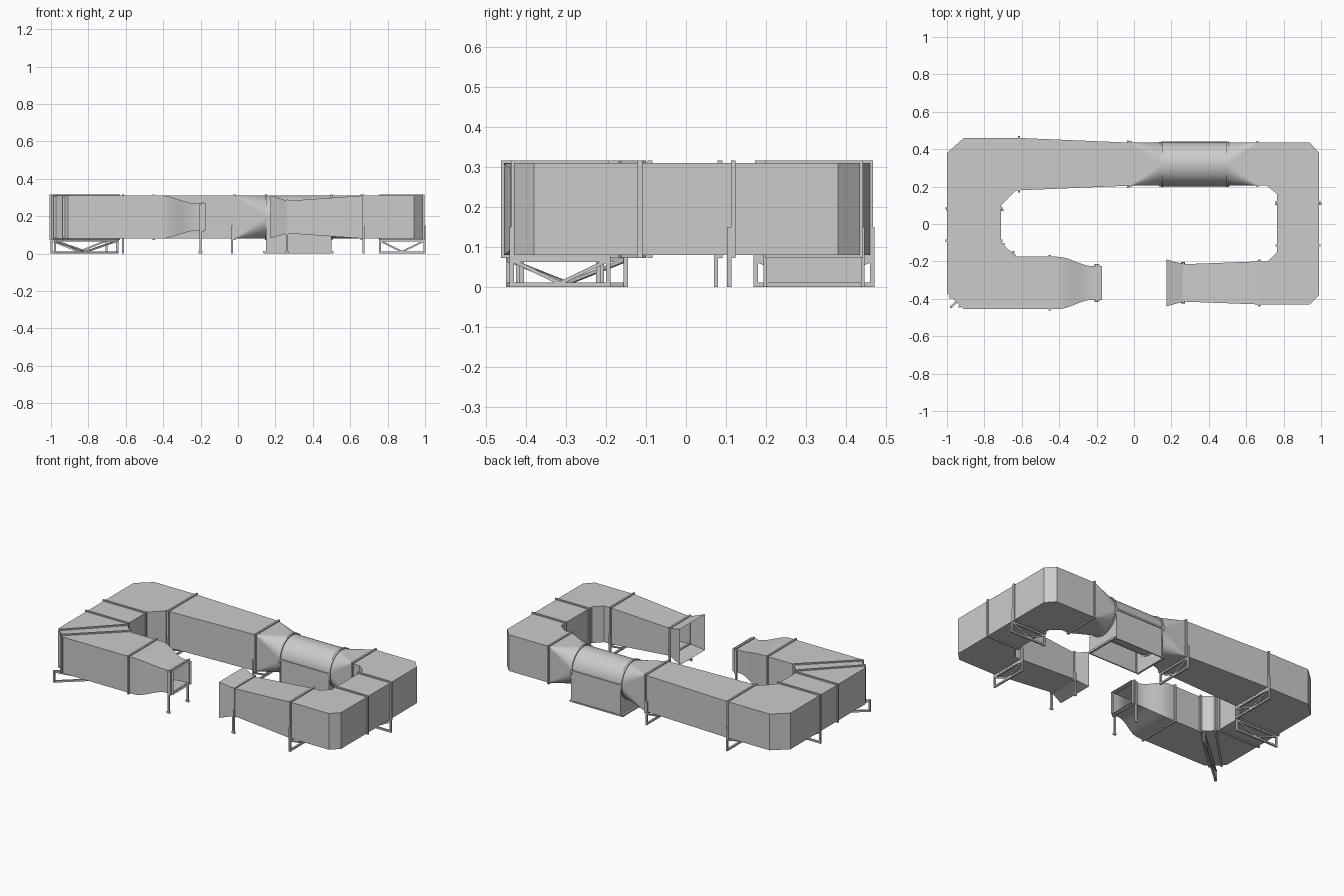
import bpy, bmesh, math
from mathutils import Vector, Matrix

if "Cube" in bpy.data.objects:
    bpy.data.objects.remove(bpy.data.objects["Cube"])

Z0, Z1 = 0.08, 0.31          # duct floor and roof
CY, CZ, R = 0.32, 0.195, 0.115   # fan axis and radius
N = 48


def finish(name, bm, smooth=False):
    bmesh.ops.remove_doubles(bm, verts=bm.verts, dist=1e-5)
    bmesh.ops.recalc_face_normals(bm, faces=bm.faces)
    me = bpy.data.meshes.new(name)
    bm.to_mesh(me)
    bm.free()
    ob = bpy.data.objects.new(name, me)
    bpy.context.collection.objects.link(ob)
    if smooth:
        bpy.ops.object.select_all(action='DESELECT')
        ob.select_set(True)
        bpy.context.view_layer.objects.active = ob
        bpy.ops.object.shade_smooth_by_angle(angle=math.radians(25))
    return ob


def loft(name, rings, smooth=False, wrap=False):
    """Open tube through a list of equal-length rings."""
    bm = bmesh.new()
    vs = [[bm.verts.new(p) for p in r] for r in rings]
    pairs = list(zip(vs, vs[1:])) + ([(vs[-1], vs[0])] if wrap else [])
    for a, b in pairs:
        for i in range(len(a)):
            j = (i + 1) % len(a)
            bm.faces.new((a[i], a[j], b[j], b[i]))
    return finish(name, bm, smooth)


def sec(ix, iy, ox, oy, z0=Z0, z1=Z1):
    """Rectangular section from the inner to the outer side of the circuit."""
    return [(ix, iy, z0), (ox, oy, z0), (ox, oy, z1), (ix, iy, z1)]


def bar(bm, p, q, w=0.012):
    p, q = Vector(p), Vector(q)
    d = q - p
    m = (Matrix.Translation((p + q) / 2) @ d.to_track_quat('Z', 'Y').to_matrix().to_4x4()
         @ Matrix.Diagonal((w, w, d.length, 1)))
    bmesh.ops.create_cube(bm, size=1, matrix=m)


def flange(name, p, q, z0=Z0, z1=Z1):
    """Rectangular ring of bars around a duct joint."""
    bm = bmesh.new()
    p, q = Vector((*p, 0)), Vector((*q, 0))
    u = (q - p).normalized()
    p, q = p - u * 0.002, q + u * 0.002
    for z in (z0 - 0.001, z1 + 0.001):
        bar(bm, p - u * .006 + Vector((0, 0, z)), q + u * .006 + Vector((0, 0, z)))
    for s in (p, q):
        bar(bm, s + Vector((0, 0, z0)), s + Vector((0, 0, z1)))
    finish(name, bm)


def stand(name, p, q, top=0.15):
    """Support frame with a V truss and side posts."""
    bm = bmesh.new()
    p, q = Vector((*p, 0)), Vector((*q, 0))
    u = (q - p).normalized() * 0.006
    p, q = p - u, q + u
    at = lambda v, z: v + Vector((0, 0, z))
    mid = (p + q) / 2
    for s in (p, q):
        bar(bm, at(s, 0), at(s, top), 0.011)
        bar(bm, at(s, 0.068), at(mid, 0.01), 0.009)
    for z in (0.006, 0.069):
        bar(bm, at(p, z), at(q, z), 0.011)
    finish(name, bm)


def circle(x, r=R):
    return [(x, CY + r * math.cos(2 * math.pi * i / N), CZ + r * math.sin(2 * math.pi * i / N))
            for i in range(N)]


def transition(name, xs, xc):
    """Square at xs to circle at xc: fans of triangles to each corner."""
    bm = bmesh.new()
    c = [bm.verts.new(p) for p in circle(xc)]
    k = [bm.verts.new((xs, CY + a * R, CZ + b * R)) for a, b in ((1, 1), (-1, 1), (-1, -1), (1, -1))]
    for i in range(N):
        bm.faces.new((c[i], c[(i + 1) % N], k[i * 4 // N]))
    for n in range(4):
        bm.faces.new((k[n - 1], k[n], c[n * N // 4]))
    finish(name, bm)


# contraction nozzle with an S-curve profile
rings = [sec(-0.45, -0.175, -0.45, -0.455)]
for i in range(13):
    t = i / 12
    s = t * t * (3 - 2 * t)
    x, w, h = -0.41 + 0.19 * t, 0.14 - 0.05 * s, 0.115 - 0.0425 * s
    rings.append(sec(x, -0.315 + w, x, -0.315 - w, CZ - h, CZ + h))
rings.append(sec(-0.17, -0.225, -0.17, -0.405, CZ - 0.0725, CZ + 0.0725))
loft("contraction_nozzle", rings, True)

# left half of the circuit
loft("front_left_corner", [sec(-.45, -.175, -.45, -.455), sec(-.63, -.175, -.91, -.455),
                           sec(-.71, -.10, -1, -.37), sec(-.71, -.09, -1, -.09)])
loft("left_duct", [sec(-.71, -.09, -1, -.09), sec(-.71, .085, -1, .085)])
loft("back_left_corner", [sec(-.71, .085, -1, .085), sec(-.71, .10, -1, .38),
                          sec(-.63, .18, -.91, .46), sec(-.615, .18, -.615, .46)])
loft("back_diffuser", [sec(-.615, .18, -.615, .46), sec(-.02, .205, -.02, .435)])

# fan section
transition("fan_inlet", -0.02, 0.15)
loft("fan_casing", [circle(0.15), circle(0.5)], True)
transition("fan_outlet", 0.66, 0.5)
for n, x in (("fan_ring_inlet", 0.15), ("fan_ring_outlet", 0.5)):
    loft(n, [circle(x - .006), circle(x - .006, R + .007), circle(x + .006, R + .007), circle(x + .006)],
         True, True)

# fan pedestal: open box hugging the lower half of the casing
bm = bmesh.new()
prof = [(CY + R, 0)] + [(y, z) for _, y, z in circle(0)[N // 2:] + circle(0)[:1]][::-1] + [(CY - R, 0)]
ends = [[bm.verts.new((x, y, z)) for y, z in prof] for x in (0.152, 0.498)]
for e in ends:
    bm.faces.new(e)
a, b = ends
bm.faces.new((a[0], a[1], b[1], b[0]))
bm.faces.new((a[-1], a[-2], b[-2], b[-1]))
finish("fan_pedestal", bm)
bm = bmesh.new()
for s in (-1, 1):
    y = CY + s * R
    bar(bm, (0.15, y, CZ), (0.5, y, CZ))
    bar(bm, (0.135, y, 0.004), (0.51, y, 0.004), 0.008)
    bar(bm, (0.325 + s * 0.18, CY - R, 0.004), (0.325 + s * 0.18, CY + R, 0.004), 0.012)
    for x in (0.155, 0.495):
        bar(bm, (x, y, 0), (x, y, CZ), 0.008)
bmesh.ops.translate(bm, verts=bm.verts, vec=(0, 0, 0.002))
finish("pedestal_trim", bm)

# right half of the circuit
loft("back_right_corner", [sec(.66, .205, .66, .435), sec(.71, .205, .94, .435),
                           sec(.765, .16, .99, .38), sec(.765, .118, .99, .118)])
loft("right_duct", [sec(.765, .118, .99, .118), sec(.765, -.115, .99, -.115)])
loft("front_right_corner", [sec(.765, -.115, .99, -.115), sec(.765, -.15, .99, -.38),
                            sec(.715, -.20, .94, -.43), sec(.67, -.20, .67, -.43)])
loft("front_diffuser", [sec(.67, -.20, .67, -.43), sec(.265, -.215, .265, -.415, .108, .282)])
loft("collector", [sec(.265, -.215, .265, -.415, .108, .282), sec(.175, -.19, .175, -.44, .082, .31)])

# joint flanges
for n, p, q in (
        ("nozzle_flange", (-.45, -.175), (-.45, -.455)),
        ("screen_flange_a", (-.64, -.17), (-.93, -.44)),
        ("screen_flange_b", (-.70, -.11), (-.978, -.39)),
        ("left_flange_front", (-.71, -.09), (-1, -.09)),
        ("left_flange_back", (-.71, .085), (-1, .085)),
        ("diffuser_flange_left", (-.615, .18), (-.615, .46)),
        ("fan_inlet_flange", (-.02, .205), (-.02, .435)),
        ("fan_outlet_flange", (.66, .205), (.66, .435)),
        ("right_flange_back", (.765, .118), (.99, .118)),
        ("right_flange_front", (.765, -.115), (.99, -.115)),
        ("diffuser_flange_right", (.67, -.20), (.67, -.43))):
    flange(n, p, q)
flange("nozzle_exit_flange", (-.19, -.225), (-.19, -.405), CZ - 0.0725, CZ + 0.0725)
flange("collector_flange", (.265, -.215), (.265, -.415), .108, .282)

# support stands
for n, p, q in (
        ("stand_left", (-.71, .075), (-.99, .075)),
        ("stand_diffuser", (-.615, .18), (-.615, .46)),
        ("stand_fan", (-.032, .205), (-.032, .435)),
        ("stand_right", (.765, .108), (.99, .108)),
        ("stand_front_right", (.67, -.20), (.67, -.43))):
    stand(n, p, q)
stand("stand_corner", (-.65, -.155), (-.975, -.44), 0.075)

# slim posts under the open test section
for n, x, ys, top in (("nozzle_post", -.2, (-.22, -.41), 0.265), ("collector_post", .262, (-.21, -.42), 0.15)):
    bm = bmesh.new()
    for y in ys:
        bar(bm, (x, y, 0), (x, y, top), 0.011)
        bar(bm, (x - .01, y, .006), (x + .01, y, .006), 0.012)
    finish(n + "s", bm)
